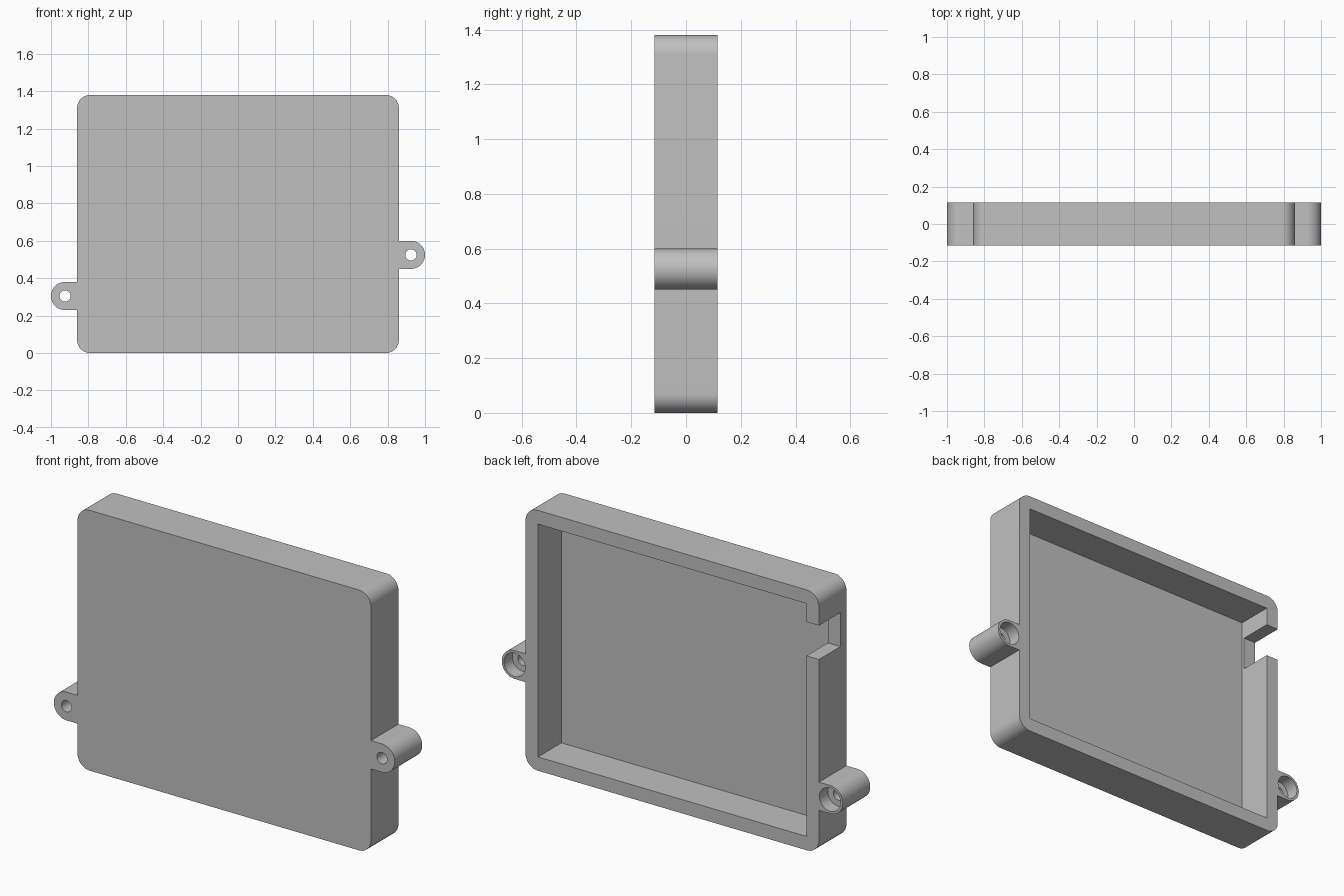
import bpy
import bmesh
from math import sin, cos, pi, radians

default = bpy.data.objects.get("Cube")
if default:
    bpy.data.objects.remove(default, do_unlink=True)

grey = bpy.data.materials.new("matte grey")
grey.use_nodes = True
colour = (0.53, 0.53, 0.53, 1)
grey.diffuse_color = colour
grey.node_tree.nodes["Principled BSDF"].inputs["Base Color"].default_value = colour

FRONT, BACK = -0.115, 0.115
HALF_W, HEIGHT, WALL = 0.86, 1.38, 0.073
FLOOR = -0.081


def arc(cx, cz, r, start, end, steps):
    """Points along an arc in the xz plane, angles in degrees."""
    angles = [radians(start + (end - start) * i / steps) for i in range(steps + 1)]
    return [(cx + r * cos(a), cz + r * sin(a)) for a in angles]


def circle(cx, cz, r, steps=48):
    return arc(cx, cz, r, 0, 360, steps)[:-1]


def box(x0, x1, z0, z1):
    return [(x0, z0), (x1, z0), (x1, z1), (x0, z1)]


def extrude(name, profile, y0, y1):
    """Solid made by sweeping an xz profile from y0 to y1."""
    bm = bmesh.new()
    face = bm.faces.new([bm.verts.new((x, y0, z)) for x, z in profile])
    swept = bmesh.ops.extrude_face_region(bm, geom=[face])["geom"]
    verts = [v for v in swept if isinstance(v, bmesh.types.BMVert)]
    bmesh.ops.translate(bm, verts=verts, vec=(0, y1 - y0, 0))
    bmesh.ops.recalc_face_normals(bm, faces=bm.faces)
    mesh = bpy.data.meshes.new(name)
    bm.to_mesh(mesh)
    bm.free()
    mesh.materials.append(grey)
    obj = bpy.data.objects.new(name, mesh)
    bpy.context.collection.objects.link(obj)
    return obj


def select(obj):
    bpy.ops.object.select_all(action="DESELECT")
    obj.select_set(True)
    bpy.context.view_layer.objects.active = obj


def cut(obj, profile, y0, y1):
    """Subtract a swept profile and discard the cutter."""
    cutter = extrude("cutter", profile, y0, y1)
    cutter.hide_render = True
    mod = obj.modifiers.new("cut", "BOOLEAN")
    mod.operation = "DIFFERENCE"
    mod.solver = "EXACT"
    mod.object = cutter
    select(obj)
    bpy.ops.object.modifier_apply(modifier=mod.name)
    bpy.data.objects.remove(cutter, do_unlink=True)


def finish(obj):
    select(obj)
    bpy.ops.object.shade_smooth_by_angle(angle=radians(30))


# Tray with rounded corners, open at the back
R = 0.07
outline = []
for cx, cz, start in ((HALF_W - R, HEIGHT - R, 0), (R - HALF_W, HEIGHT - R, 90),
                      (R - HALF_W, R, 180), (HALF_W - R, R, 270)):
    outline += arc(cx, cz, R, start, start + 90, 12)
tray = extrude("tray", outline, FRONT, BACK)
inner = HALF_W - WALL
cut(tray, box(-inner, inner, WALL, HEIGHT - WALL), FLOOR, BACK + 0.1)

# Cable notch through the right wall
cut(tray, box(-HALF_W - 0.1, -inner + 0.03, 1.03, 1.21), -0.065, BACK + 0.1)
finish(tray)

# Screw lugs with a through hole and a counterbore from the back
for name, side, z in (("left_screw_lug", 1, 0.525), ("right_screw_lug", -1, 0.305)):
    cx, r = 0.925, 0.075
    half = [(HALF_W, z - r)] + arc(cx, z, r, -90, 90, 24) + [(HALF_W, z + r)]
    lug = extrude(name, [(side * x, pz) for x, pz in half], FRONT, BACK)
    cut(lug, circle(side * cx, z, 0.062), BACK - 0.07, BACK + 0.1)
    cut(lug, circle(side * cx, z, 0.03, 32), FRONT - 0.1, BACK + 0.1)
    finish(lug)
